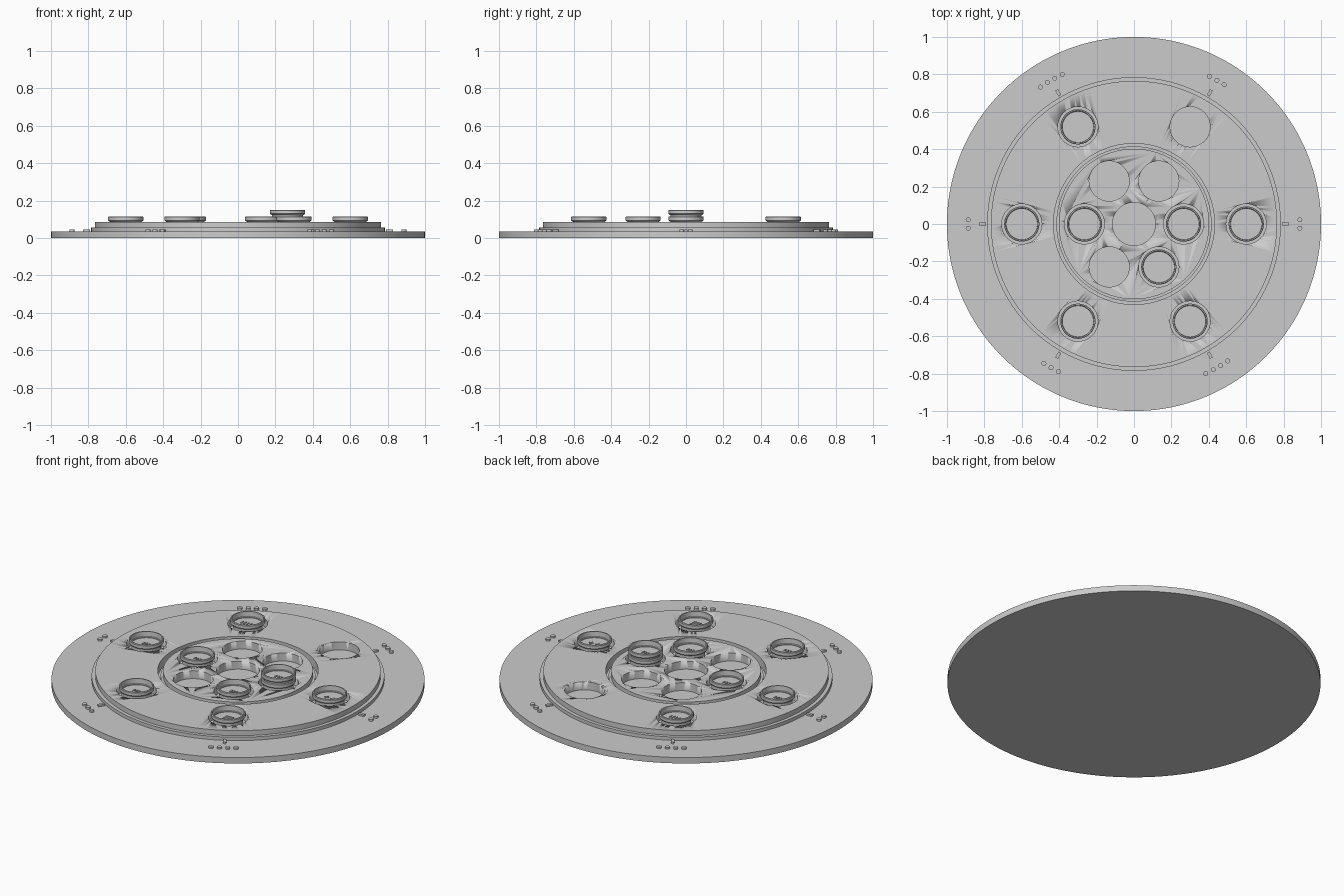
import bpy
import bmesh
from math import radians, cos, sin, pi
from mathutils import Matrix, Vector

cube = bpy.data.objects.get("Cube")
if cube:
    bpy.data.objects.remove(cube, do_unlink=True)

grey = bpy.data.materials.new("plain grey")
grey.use_nodes = True
grey.diffuse_color = (0.6, 0.6, 0.6, 1)
grey.node_tree.nodes["Principled BSDF"].inputs["Base Color"].default_value = (0.6, 0.6, 0.6, 1)

BASE_TOP, DECK_TOP, PIT_FLOOR = 0.035, 0.085, 0.038


def polar(r, deg, z=0.0):
    return Vector((r * cos(radians(deg)), r * sin(radians(deg)), z))


def finish(name, bm):
    """Turn a bmesh into a shaded object."""
    bmesh.ops.recalc_face_normals(bm, faces=bm.faces)
    mesh = bpy.data.meshes.new(name)
    bm.to_mesh(mesh)
    bm.free()
    mesh.materials.append(grey)
    obj = bpy.data.objects.new(name, mesh)
    bpy.context.collection.objects.link(obj)
    bpy.ops.object.select_all(action="DESELECT")
    obj.select_set(True)
    bpy.context.view_layer.objects.active = obj
    bpy.ops.object.shade_smooth_by_angle(angle=radians(35))
    return obj


def add_disc(bm, r, z0, z1, at, segments=64):
    bmesh.ops.create_cone(bm, cap_ends=True, segments=segments, radius1=r, radius2=r,
                          depth=z1 - z0,
                          matrix=Matrix.Translation((at[0], at[1], (z0 + z1) / 2)))


def add_bar(bm, size, at, deg):
    bmesh.ops.create_cube(bm, size=1, matrix=Matrix.Translation(at)
                          @ Matrix.Rotation(radians(deg), 4, "Z")
                          @ Matrix.Diagonal((*size, 1)))


def lathe(bm, profile, segments, closed=False):
    """Spin an (r, z) profile round the z axis; open profiles get capped."""
    rings = [[bm.verts.new(polar(r, 360 * i / segments, z)) for i in range(segments)]
             for r, z in profile]
    pairs = list(zip(rings, rings[1:]))
    if closed:
        pairs.append((rings[-1], rings[0]))
    else:
        bm.faces.new(rings[0])
        bm.faces.new(rings[-1])
    for a, b in pairs:
        for i in range(segments):
            j = (i + 1) % segments
            bm.faces.new((a[i], a[j], b[j], b[i]))


# Base plate
bm = bmesh.new()
add_disc(bm, 1, 0, BASE_TOP, (0, 0), 160)
finish("base_plate", bm)

# Stepped outer deck and inner hub, with a narrow channel between them
bm = bmesh.new()
lathe(bm, [(0.43, 0.03), (0.785, 0.03), (0.785, 0.055), (0.765, 0.055),
           (0.765, DECK_TOP), (0.43, DECK_TOP)], 160, closed=True)
deck = finish("outer_deck", bm)
bm = bmesh.new()
lathe(bm, [(0.415, 0.03), (0.415, 0.055), (0.402, 0.055), (0.402, DECK_TOP)], 128)
hub = finish("inner_hub", bm)

# Round pits cut into the deck and hub
bm = bmesh.new()
add_disc(bm, 0.115, PIT_FLOOR, 0.2, (0, 0))
for k in range(6):
    for ring in (0.265, 0.6):
        add_disc(bm, 0.107, PIT_FLOOR, 0.2, polar(ring, 60 * k))
cutter = finish("pit_cutter", bm)
cutter.hide_render = True
for obj in (deck, hub):
    bpy.context.view_layer.objects.active = obj
    mod = obj.modifiers.new("pits", "BOOLEAN")
    mod.operation = "DIFFERENCE"
    mod.solver = "EXACT"
    mod.object = cutter
    bpy.ops.object.modifier_apply(modifier=mod.name)
bpy.data.objects.remove(cutter, do_unlink=True)

# Raised tick and counting dots beside each outer pit
for k, count in enumerate((2, 3, 4, 2, 3, 4)):
    bm = bmesh.new()
    add_bar(bm, (0.036, 0.017, 0.012), polar(0.81, 60 * k, BASE_TOP + 0.004), 60 * k)
    for i in range(count):
        angle = 60 * k + (i - (count - 1) / 2) * 2.9
        add_disc(bm, 0.013, 0.03, 0.045, polar(0.887, angle), 24)
    finish(f"counter_marks_{k + 1}", bm)

# Cup-shaped playing piece: plug below, flared rim above, recessed face
CUP = [(0.076, 0), (0.08, 0.004), (0.08, 0.046), (0.088, 0.05), (0.094, 0.056),
       (0.094, 0.073), (0.091, 0.076), (0.085, 0.076), (0.083, 0.041)]
CUP_FACE = 0.041


def piece(name, at, marks):
    bm = bmesh.new()
    lathe(bm, CUP, 64)
    # Small raised emblem on the recessed face
    z = CUP_FACE + 0.001
    if marks == "strokes":
        for i in range(5):
            add_bar(bm, (0.006, 0.028, 0.006), ((i - 2) * 0.018, 0, z), 0)
    elif marks == "crosses":
        for x in (-0.02, 0.02):
            for turn in (0, 90):
                add_bar(bm, (0.026, 0.006, 0.006), (x, 0, z), turn)
    elif marks == "block":
        for i in range(3):
            add_bar(bm, (0.045, 0.01, 0.006), (0, (i - 1) * 0.015, z), 0)
    else:
        for i in range(3):
            add_bar(bm, (0.008, 0.02, 0.006), ((i - 1) * 0.016, 0, z), 0)
    finish(name, bm).location = at


OUTER = {0: "crosses", 120: "strokes", 180: "bars", 240: "bars", 300: "block"}
for deg, marks in OUTER.items():
    piece(f"outer_piece_{deg}", polar(0.6, deg, PIT_FLOOR + 0.001), marks)
for deg in (0, 180, 300):
    piece(f"inner_piece_{deg}", polar(0.265, deg, PIT_FLOOR + 0.001), "bars")

# Second piece nested on top of the first
piece("stacked_piece", polar(0.265, 0, PIT_FLOOR + 0.037), "bars")
